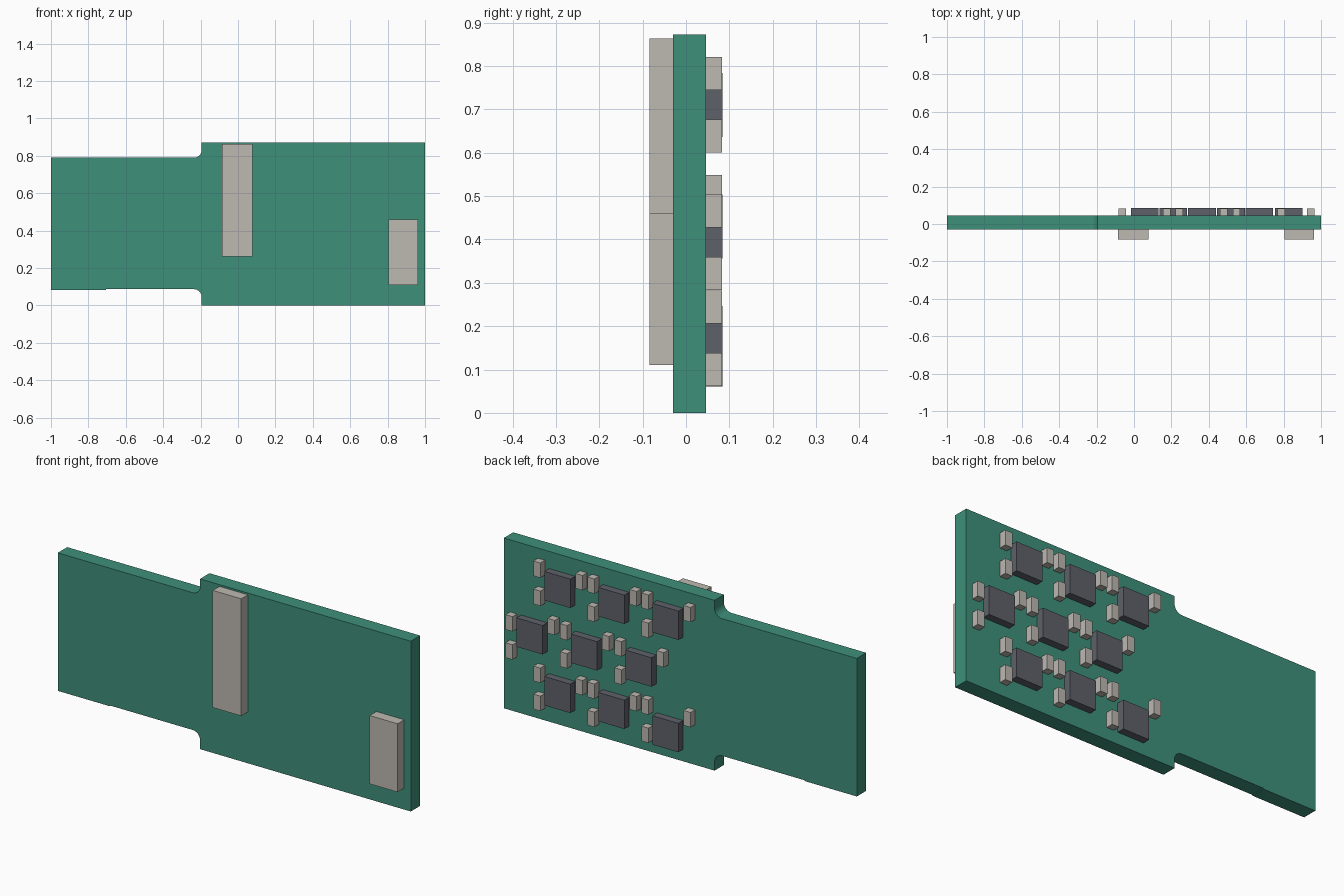
import bpy, bmesh, math

if "Cube" in bpy.data.objects:
    bpy.data.objects.remove(bpy.data.objects["Cube"])


def srgb(*rgb):
    lin = [((c / 255 + 0.055) / 1.055) ** 2.4 for c in rgb]
    return (*lin, 1.0)


def material(name, *rgb):
    m = bpy.data.materials.new(name)
    m.diffuse_color = srgb(*rgb)
    m.use_nodes = True
    m.node_tree.nodes["Principled BSDF"].inputs["Base Color"].default_value = m.diffuse_color
    return m


GREEN = material("board_green", 62, 144, 122)
BEIGE = material("warm_grey", 189, 184, 177)
DARK = material("chip_grey", 94, 97, 106)

Y_FRONT, Y_BACK = -0.03, 0.046


def finish(name, bm, mat):
    bmesh.ops.recalc_face_normals(bm, faces=bm.faces)
    me = bpy.data.meshes.new(name)
    bm.to_mesh(me)
    bm.free()
    me.materials.append(mat)
    ob = bpy.data.objects.new(name, me)
    bpy.context.collection.objects.link(ob)
    return ob


def box(name, x0, x1, y0, y1, z0, z1, mat):
    bm = bmesh.new()
    bmesh.ops.create_cube(bm, size=1)
    for v in bm.verts:
        v.co.x = x1 if v.co.x > 0 else x0
        v.co.y = y1 if v.co.y > 0 else y0
        v.co.z = z1 if v.co.z > 0 else z0
    return finish(name, bm, mat)


# Circuit board: narrow left tab, wide right half, filleted inner corners
def fillet(cz, a0, a1, r=0.042, n=8):
    return [(-0.236 + r * math.cos(a0 + (a1 - a0) * i / n),
             cz + r * math.sin(a0 + (a1 - a0) * i / n)) for i in range(n + 1)]


outline = [(-1, 0.083), (-0.705, 0.083), (-0.705, 0.087)]
outline += fillet(0.045, math.pi / 2, 0)
outline += [(-0.194, 0), (1, 0), (1, 0.872), (-0.194, 0.872)]
outline += fillet(0.832, 0, -math.pi / 2)
outline += [(-1, 0.79)]

bm = bmesh.new()
face = bm.faces.new([bm.verts.new((x, Y_FRONT, z)) for x, z in outline])
ext = bmesh.ops.extrude_face_region(bm, geom=[face])
for v in ext["geom"]:
    if isinstance(v, bmesh.types.BMVert):
        v.co.y = Y_BACK
finish("circuit_board", bm, GREEN)

# Front connectors
box("tall_connector", -0.085, 0.077, -0.084, Y_FRONT, 0.263, 0.863, BEIGE)
box("short_connector", 0.805, 0.963, -0.084, Y_FRONT, 0.11, 0.46, BEIGE)


# Back: chips, each with two capacitors on the +x side and one on the -x side
def capacitor(x, z):
    box("capacitor", x - 0.02, x + 0.02, Y_BACK, 0.083, z - 0.038, z + 0.038, BEIGE)


# (first chip x, pitch, row z)
rows = [(0.67, 0.306, 0.71), (0.828, 0.309, 0.43), (0.67, 0.306, 0.172)]
for r, (x_first, pitch, z) in enumerate(rows):
    for c in range(3):
        x = x_first - pitch * c
        chip_z = z - 0.037 if (r, c) == (2, 2) else z      # lowered last chip
        pair_z = z - 0.037 if (r, c) == (1, 0) else z      # lowered edge pair
        box("chip", x - 0.074, x + 0.074, Y_BACK, 0.0845,
            chip_z - 0.074, chip_z + 0.074, DARK)
        for s in (-1, 1):
            capacitor(x + 0.117, pair_z + s * 0.072)
        capacitor(x - 0.122, z + (0.08 if r == 1 else 0.072))
